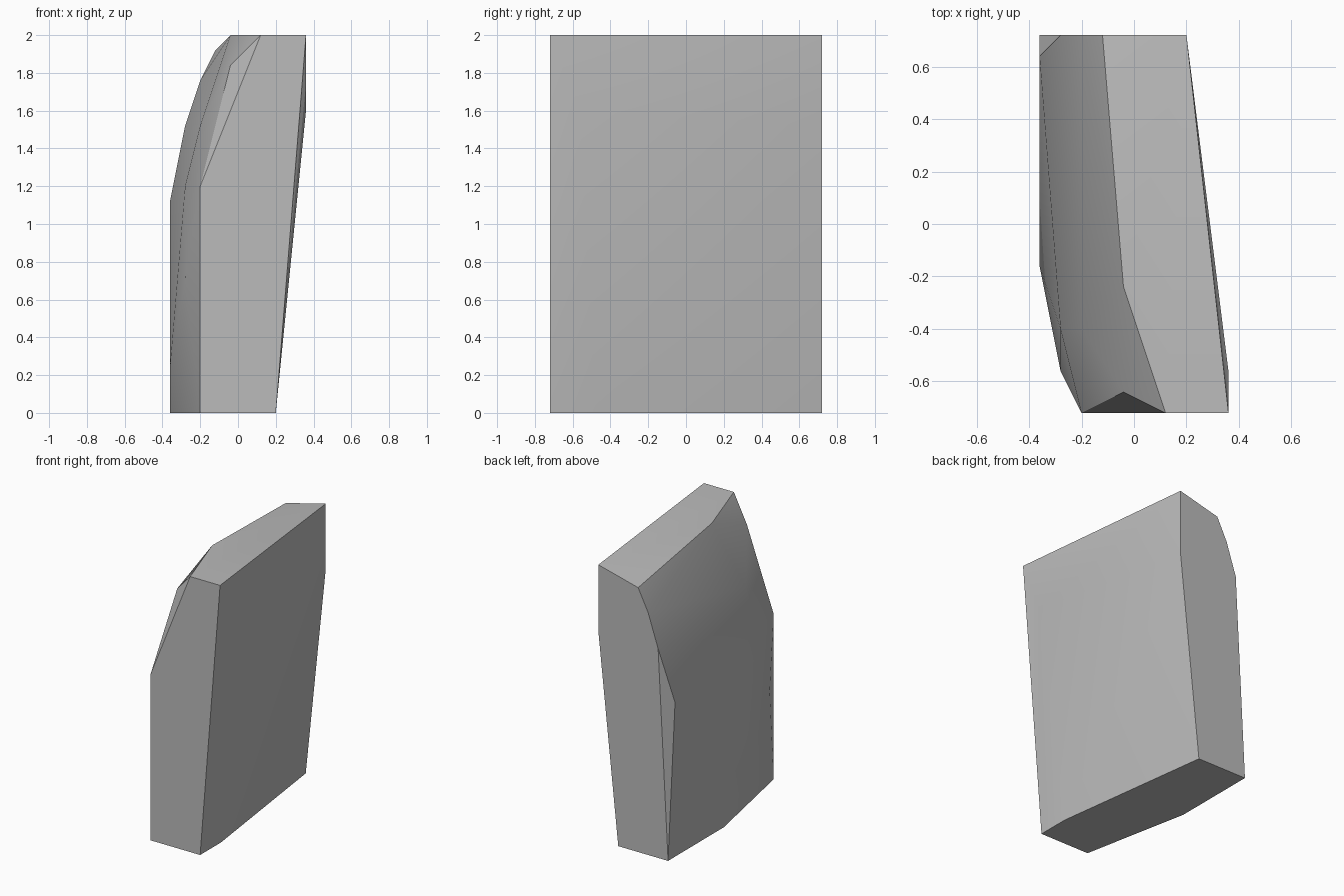
import bpy
import bmesh
import math
from mathutils import Vector

default = bpy.data.objects.get("Cube")
if default:
    bpy.data.objects.remove(default, do_unlink=True)

CELL = 0.08              # the block is laid out on a whole-number lattice
WIDTH, DEPTH = 9, 18

# Plain stone colour
stone = bpy.data.materials.new("stone_grey")
stone.use_nodes = True
colour = (0.5, 0.5, 0.5, 1)
stone.diffuse_color = colour
stone.node_tree.nodes["Principled BSDF"].inputs["Base Color"].default_value = colour


def slice_at(depth, outline):
    """Place an (x, z) outline on the lattice at one depth."""
    return [(x, depth, z) for x, z in outline]


# Flat end faces
front_end = slice_at(0, [(2, 0), (7, 0), (9, 25), (6, 25), (2, 15)])
back_end = slice_at(DEPTH, [(0, 0), (5, 0), (7, 19), (7, 25),
                            (3, 24), (2, 22), (1, 19)])

# Bulge of the rounded side, its bevelled rear corner and the upper shoulder
rounded_side = [(0, 17, 14), (0, 10, 0), (0, 7, 3), (1, 2, 9), (1, 4, 15)]
shoulder = [(2, 4, 19), (4, 1, 23), (4, 6, 25)]

# Slight kinks of the flat side
flat_side = [(7, 3, 0), (9, 2, 20)]


def build_block(name, points, material):
    """Wrap the corners in a convex skin and shade it."""
    bm = bmesh.new()
    centre = Vector((WIDTH / 2, DEPTH / 2, 0))
    for p in points:
        bm.verts.new((Vector(p) - centre) * CELL)
    hull = bmesh.ops.convex_hull(bm, input=bm.verts)
    inner = [g for g in hull["geom_interior"] if isinstance(g, bmesh.types.BMVert)]
    bmesh.ops.delete(bm, geom=inner, context='VERTS')
    bmesh.ops.dissolve_limit(bm, angle_limit=math.radians(0.5),
                             verts=bm.verts, edges=bm.edges)
    bmesh.ops.recalc_face_normals(bm, faces=bm.faces)
    mesh = bpy.data.meshes.new(name)
    bm.to_mesh(mesh)
    bm.free()
    mesh.materials.append(material)
    obj = bpy.data.objects.new(name, mesh)
    bpy.context.collection.objects.link(obj)
    bpy.ops.object.select_all(action='DESELECT')
    obj.select_set(True)
    bpy.context.view_layer.objects.active = obj
    bpy.ops.object.shade_smooth_by_angle(angle=math.radians(32))
    return obj


build_block("stone_block", front_end + back_end + rounded_side + shoulder + flat_side, stone)
